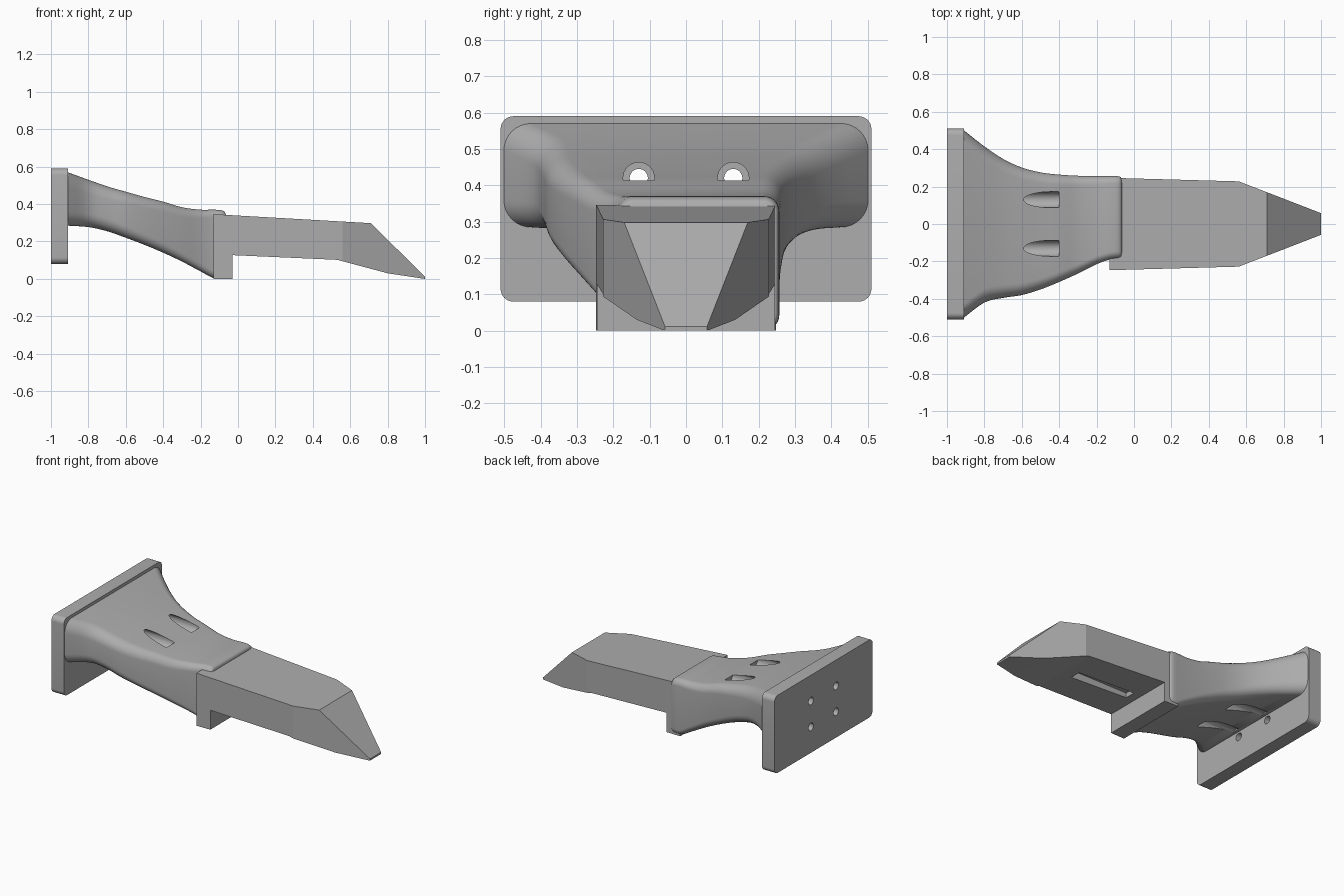
import bpy, bmesh, math
from mathutils import Matrix, Vector

old = bpy.data.objects.get("Cube")
if old:
    bpy.data.objects.remove(old, do_unlink=True)

GREY = (0.42, 0.42, 0.42, 1)
mat = bpy.data.materials.new("plain grey")
mat.use_nodes = True
mat.diffuse_color = GREY
mat.node_tree.nodes["Principled BSDF"].inputs["Base Color"].default_value = GREY


def finish(name, bm):
    bmesh.ops.recalc_face_normals(bm, faces=bm.faces)
    mesh = bpy.data.meshes.new(name)
    bm.to_mesh(mesh)
    bm.free()
    mesh.materials.append(mat)
    ob = bpy.data.objects.new(name, mesh)
    bpy.context.collection.objects.link(ob)
    return ob


def loft(name, rings):
    bm = bmesh.new()
    loops = [[bm.verts.new(p) for p in ring] for ring in rings]
    for a, b in zip(loops, loops[1:]):
        for i in range(len(a)):
            j = (i + 1) % len(a)
            bm.faces.new((a[i], a[j], b[j], b[i]))
    bm.faces.new(loops[0])
    bm.faces.new(loops[-1])
    return finish(name, bm)


def rounded(x, y0, y1, z0, z1, r, n=8):
    """Rounded rectangle ring facing along x."""
    ring = []
    corners = ((y1 - r, z1 - r), (y0 + r, z1 - r), (y0 + r, z0 + r), (y1 - r, z0 + r))
    for k, (cy, cz) in enumerate(corners):
        for i in range(n + 1):
            a = math.pi / 2 * (k + i / n)
            ring.append((x, cy + r * math.cos(a), cz + r * math.sin(a)))
    return ring


def cylinder(x0, x1, y, z, r):
    bm = bmesh.new()
    place = Matrix.Translation(((x0 + x1) / 2, y, z)) @ Matrix.Rotation(math.pi / 2, 4, "Y")
    bmesh.ops.create_cone(bm, cap_ends=True, segments=32, radius1=r, radius2=r,
                          depth=x1 - x0, matrix=place)
    return finish("cutter", bm)


def boolean(ob, cutter, operation="DIFFERENCE"):
    cutter.hide_render = True
    mod = ob.modifiers.new("cut", "BOOLEAN")
    mod.object, mod.operation, mod.solver = cutter, operation, "EXACT"
    bpy.context.view_layer.objects.active = ob
    bpy.ops.object.modifier_apply(modifier=mod.name)
    bpy.data.objects.remove(cutter, do_unlink=True)


def smooth(ob, angle):
    bpy.ops.object.select_all(action="DESELECT")
    ob.select_set(True)
    bpy.context.view_layer.objects.active = ob
    bpy.ops.object.shade_smooth_by_angle(angle=math.radians(angle))


# Mounting plate with rounded corners
plate = loft("mounting_plate",
             [rounded(x, -0.51, 0.51, 0.08, 0.59, 0.035) for x in (-1, -0.91)])

# Neck: stations of x, right side, left side, bottom, top, corner radius
stations = [Vector(s) for s in (
    (-0.915, -0.505, 0.505, 0.285, 0.572, 0.075),
    (-0.80, -0.42, 0.415, 0.277, 0.53, 0.075),
    (-0.70, -0.395, 0.348, 0.255, 0.495, 0.07),
    (-0.60, -0.38, 0.302, 0.22, 0.466, 0.065),
    (-0.50, -0.35, 0.276, 0.182, 0.438, 0.06),
    (-0.40, -0.31, 0.264, 0.14, 0.413, 0.055),
    (-0.30, -0.265, 0.258, 0.093, 0.383, 0.05),
    (-0.20, -0.215, 0.256, 0.04, 0.37, 0.045),
    (-0.13, -0.19, 0.256, 0.004, 0.37, 0.04),
    (-0.09, -0.185, 0.256, 0.004, 0.367, 0.04),
    (-0.07, -0.18, 0.25, 0.012, 0.357, 0.035),
    (-0.065, -0.17, 0.24, 0.02, 0.343, 0.03))]
rings = []
for i in range(len(stations) - 1):
    a, b = stations[i], stations[i + 1]
    before, after = stations[max(i - 1, 0)], stations[min(i + 2, len(stations) - 1)]
    wa = (b - before) * (b[0] - a[0]) / (b[0] - before[0])
    wb = (after - a) * (b[0] - a[0]) / (after[0] - a[0])
    for k in range(4):
        t = k / 4
        rings.append(rounded(*(a * (2 * t**3 - 3 * t**2 + 1) + wa * (t**3 - 2 * t**2 + t)
                               + b * (3 * t**2 - 2 * t**3) + wb * (t**3 - t**2))))
rings.append(rounded(*stations[-1]))
neck = loft("flared_neck", rings)

# Screw holes through the plate, with wide tool channels through the neck
for y in (-0.13, 0.13):
    for z, end in ((0.42, -0.40), (0.25, -0.62)):
        boolean(plate, cylinder(-1.1, -0.8, y, z, 0.025))
        boolean(neck, cylinder(-0.89, end, y, z, 0.043))
        boolean(neck, cylinder(-1.1, -0.8, y, z, 0.025))
smooth(plate, 30)
smooth(neck, 40)


# Blade: side outline crossed with the plan outline
def prism(name, outline, offset, axis):
    def point(a, b, d):
        return (a, d, b) if axis == "Y" else (a, b, d)
    return loft(name, [[point(a, b, d) for a, b in outline] for d in offset])


blade = prism("chisel_blade", [(-0.13, 0), (-0.13, 0.346), (0.71, 0.298), (1, 0.012), (1, 0),
                               (0.8, 0.03), (0.53, 0.102), (-0.03, 0.127), (-0.03, 0)],
              (-0.4, 0.4), "Y")
half = [(-0.13, 0.247), (0.56, 0.228), (1, 0.058)]
plan = prism("cutter", half + [(x, -y) for x, y in reversed(half)], (-0.2, 0.6), "Z")
boolean(blade, plan, "INTERSECT")

# Slot under the blade
slot = prism("cutter", [(0.03, -0.035), (0.45, -0.035), (0.45, 0.035), (0.03, 0.035)],
             (0.05, 0.155), "Z")
boolean(blade, slot)
